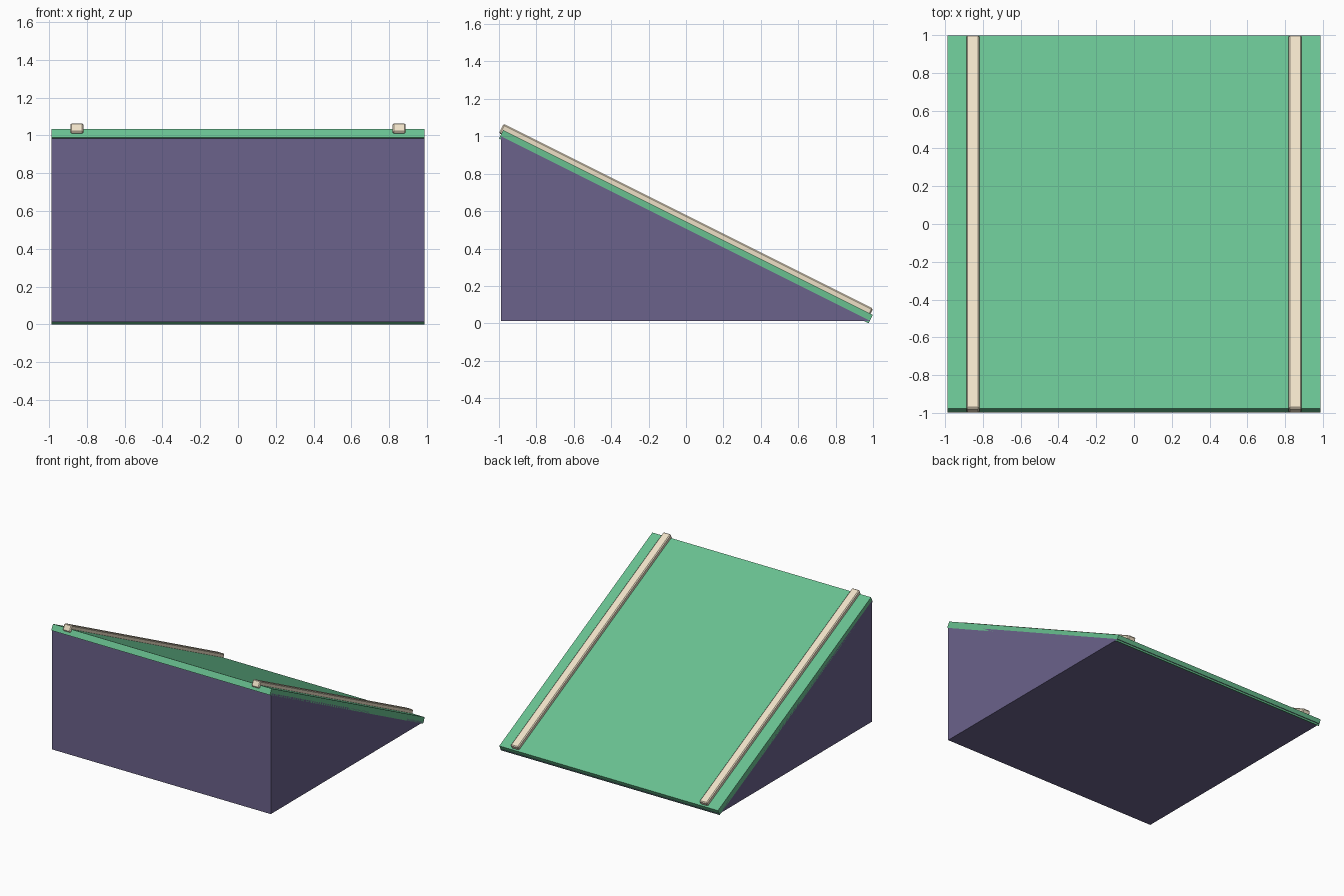
import bpy, bmesh, math
from mathutils import Matrix

if "Cube" in bpy.data.objects:
    bpy.data.objects.remove(bpy.data.objects["Cube"])

S = 0.988            # half width and half depth
BASE = 0.012         # underside of the wedge
TILT = -math.atan(0.5)
SLOPE = S * math.sqrt(5)


def material(name, rgb):
    m = bpy.data.materials.new(name)
    m.diffuse_color = (*rgb, 1)
    m.use_nodes = True
    m.node_tree.nodes["Principled BSDF"].inputs["Base Color"].default_value = m.diffuse_color
    return m


def finish(bm, name, mat):
    bmesh.ops.recalc_face_normals(bm, faces=bm.faces)
    me = bpy.data.meshes.new(name)
    bm.to_mesh(me)
    bm.free()
    me.materials.append(mat)
    ob = bpy.data.objects.new(name, me)
    bpy.context.collection.objects.link(ob)
    return ob


def sloped_bar(name, x, z, width, thick, mat, bevel=0):
    """Box lying along the slope, centred at (x, 0, z)."""
    bm = bmesh.new()
    bmesh.ops.create_cube(bm, size=1, matrix=Matrix.Diagonal((width, SLOPE, thick, 1)))
    if bevel:
        bmesh.ops.bevel(bm, geom=bm.edges[:], offset=bevel, segments=1, affect='EDGES')
    ob = finish(bm, name, mat)
    ob.location = (x, 0, z)
    ob.rotation_euler.x = TILT
    return ob


purple = material("purple", (0.145, 0.122, 0.258))
green = material("green", (0.14, 0.53, 0.28))
cream = material("cream", (0.86, 0.75, 0.57))

# Wedge body: triangle extruded across the width
bm = bmesh.new()
profile = [(-S, BASE), (S, BASE), (-S, BASE + S)]
face = bm.faces.new([bm.verts.new((-S, y, z)) for y, z in profile])
ext = bmesh.ops.extrude_face_region(bm, geom=[face])
bmesh.ops.translate(bm, vec=(2 * S, 0, 0),
                    verts=[g for g in ext["geom"] if isinstance(g, bmesh.types.BMVert)])
finish(bm, "wedge_body", purple)

# Sloping surface panel
mid = 0.0225 + S / 2
sloped_bar("ramp_panel", 0, mid, 2 * S, 0.05, green)

# Pair of edge rails
for side, x in (("left", -0.853), ("right", 0.853)):
    sloped_bar("rail_" + side, x, mid + 0.031, 0.069, 0.056, cream, bevel=0.007)
